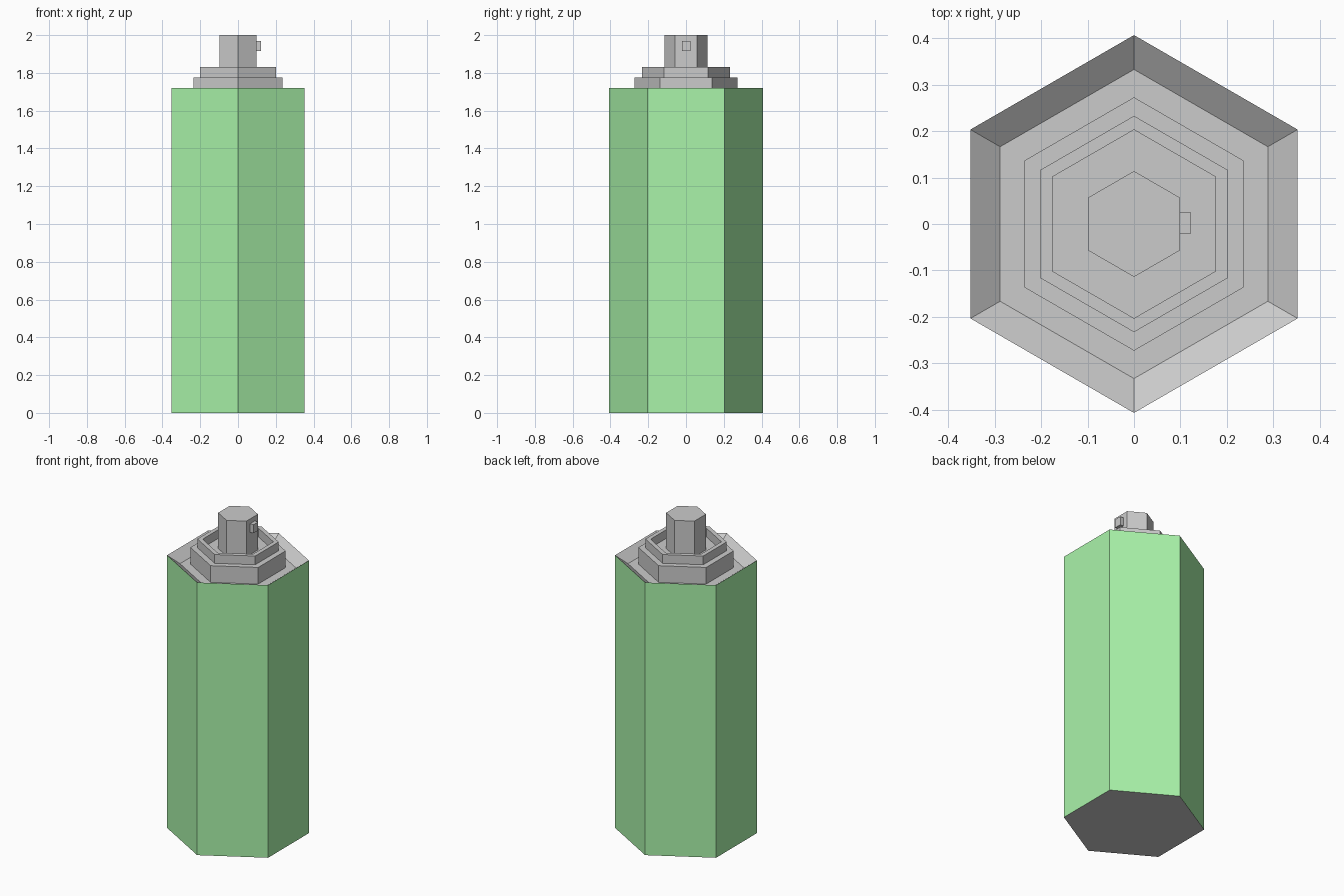
import bpy, bmesh
from math import sin, cos, pi

if "Cube" in bpy.data.objects:
    bpy.data.objects.remove(bpy.data.objects["Cube"])

SIDES = 6

metal = bpy.data.materials.new("grey_metal")
paint = bpy.data.materials.new("green_paint")
paint.diffuse_color = (0.4, 0.9, 0.4, 1)
paint.use_nodes = True
paint.node_tree.nodes["Principled BSDF"].inputs["Base Color"].default_value = paint.diffuse_color


def hex_lathe(name, profile, cap_bottom=False, painted=()):
    """Sweep a (radius, z) profile round a hexagon; the last ring is capped."""
    bm = bmesh.new()
    rings = []
    for r, z in profile:
        rings.append([bm.verts.new((r * cos(pi / 2 + i * 2 * pi / SIDES),
                                    r * sin(pi / 2 + i * 2 * pi / SIDES), z))
                      for i in range(SIDES)])
    for k, (a, b) in enumerate(zip(rings, rings[1:])):
        for i in range(SIDES):
            j = (i + 1) % SIDES
            f = bm.faces.new((a[i], a[j], b[j], b[i]))
            f.material_index = 1 if k in painted else 0
    bm.faces.new(rings[-1])
    if cap_bottom:
        bm.faces.new(rings[0][::-1])
    return finish(name, bm)


def finish(name, bm):
    mesh = bpy.data.meshes.new(name)
    bm.to_mesh(mesh)
    bm.free()
    mesh.materials.append(metal)
    mesh.materials.append(paint)
    obj = bpy.data.objects.new(name, mesh)
    bpy.context.collection.objects.link(obj)
    return obj


# Can body: painted sides, bare base and a top dished inside the rim
hex_lathe("can_body", [(0.407, 0), (0.407, 1.72), (0.333, 1.67)],
          cap_bottom=True, painted={0})

# Stepped valve collar with a recessed cup
hex_lathe("valve_collar", [(0.273, 1.67), (0.273, 1.775), (0.233, 1.775),
                           (0.233, 1.83), (0.203, 1.83), (0.203, 1.775)])

# Spray button
hex_lathe("spray_button", [(0.114, 1.775), (0.114, 2.0)])

# Small outlet on the right side of the button
bm = bmesh.new()
bmesh.ops.create_cube(bm, size=1)
bmesh.ops.scale(bm, vec=(0.035, 0.046, 0.054), verts=bm.verts)
bmesh.ops.translate(bm, vec=(0.1055, 0.002, 1.943), verts=bm.verts)
finish("spray_outlet", bm)
